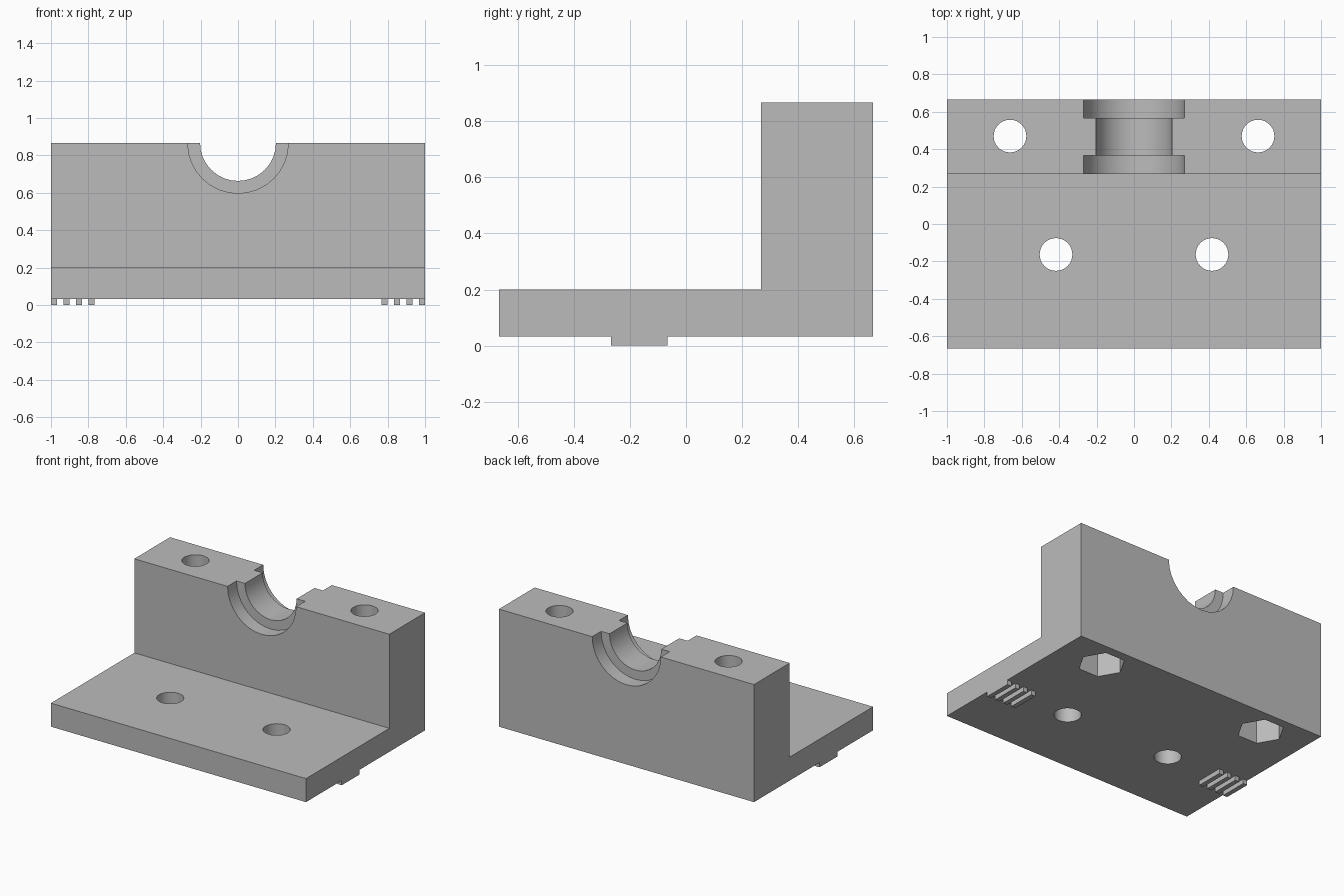
import bpy
import bmesh
from math import pi

default = bpy.data.objects.get("Cube")
if default:
    bpy.data.objects.remove(default, do_unlink=True)

MM = 1 / 30                                   # one millimetre in model units
RIB = 1 * MM                                  # rib height, width and gap
BACK, WALL, TOP, STEP = 20 * MM, 8 * MM, 26 * MM, 6 * MM

grey = bpy.data.materials.new("plain grey")
grey.use_nodes = True
colour = (0.5, 0.5, 0.5, 1)
grey.diffuse_color = colour
grey.node_tree.nodes["Principled BSDF"].inputs["Base Color"].default_value = colour


def make_object(name, bm):
    bmesh.ops.recalc_face_normals(bm, faces=bm.faces)
    mesh = bpy.data.meshes.new(name)
    bm.to_mesh(mesh)
    bm.free()
    mesh.materials.append(grey)
    obj = bpy.data.objects.new(name, mesh)
    bpy.context.collection.objects.link(obj)
    return obj


def cut_cylinder(target, radius, start, end, sides=32):
    """Cut a round or polygonal channel along z, or along y for a level one."""
    bpy.ops.mesh.primitive_cylinder_add(
        vertices=sides, radius=radius,
        depth=sum(abs(a - b) for a, b in zip(start, end)),
        location=[(a + b) / 2 for a, b in zip(start, end)],
        rotation=(pi / 2 if start[1] != end[1] else 0, 0,
                  pi / 2 if sides == 6 else 0))
    cutter = bpy.context.object
    cutter.name = "cutter"
    cutter.hide_render = True
    cutter.data.materials.append(grey)
    mod = target.modifiers.new("cut", "BOOLEAN")
    mod.operation, mod.solver, mod.object = "DIFFERENCE", "EXACT", cutter
    bpy.context.view_layer.objects.active = target
    bpy.ops.object.modifier_apply(modifier=mod.name)
    bpy.data.objects.remove(cutter, do_unlink=True)


# L-shaped bracket: side profile extruded across the width
profile = [(-BACK, RIB), (BACK, RIB), (BACK, TOP),
           (WALL, TOP), (WALL, STEP), (-BACK, STEP)]
bm = bmesh.new()
face = bm.faces.new([bm.verts.new((-1, y, z)) for y, z in profile])
extruded = bmesh.ops.extrude_face_region(bm, geom=[face])["geom"]
bmesh.ops.translate(bm, vec=(2, 0, 0),
                    verts=[v for v in extruded if isinstance(v, bmesh.types.BMVert)])
bracket = make_object("bracket_body", bm)

# Rod saddle with a wider seat at each end
cut_cylinder(bracket, 0.203, (0, 0.2, TOP), (0, 0.8, TOP))
cut_cylinder(bracket, 0.269, (0, 0.2, TOP), (0, WALL + 3 * MM, TOP))
cut_cylinder(bracket, 0.269, (0, BACK - 3 * MM, TOP), (0, 0.8, TOP))

# Bolt holes, with hexagonal nut pockets under the wall
for side in (-1, 1):
    cut_cylinder(bracket, 0.0875, (side * 0.663, 0.47, -0.1), (side * 0.663, 0.47, 1))
    cut_cylinder(bracket, 0.153, (side * 0.663, 0.47, -0.1), (side * 0.663, 0.47, 0.367), 6)
    cut_cylinder(bracket, 0.0875, (side * 0.417, -0.163, -0.1), (side * 0.417, -0.163, 0.4))

bpy.ops.object.select_all(action="DESELECT")
bracket.select_set(True)
bpy.context.view_layer.objects.active = bracket
bpy.ops.object.shade_smooth_by_angle(angle=pi / 6)

# Belt-gripping ribs below each end of the base
for side, label in ((-1, "right"), (1, "left")):
    bm = bmesh.new()
    for i in range(4):
        cube = bmesh.ops.create_cube(bm, size=1)["verts"]
        bmesh.ops.scale(bm, vec=(RIB, 6 * MM, RIB), verts=cube)
        bmesh.ops.translate(bm, verts=cube,
                            vec=(side * (1 - RIB * (2 * i + 0.5)), -5 * MM, RIB / 2))
    make_object(label + "_ribs", bm)
